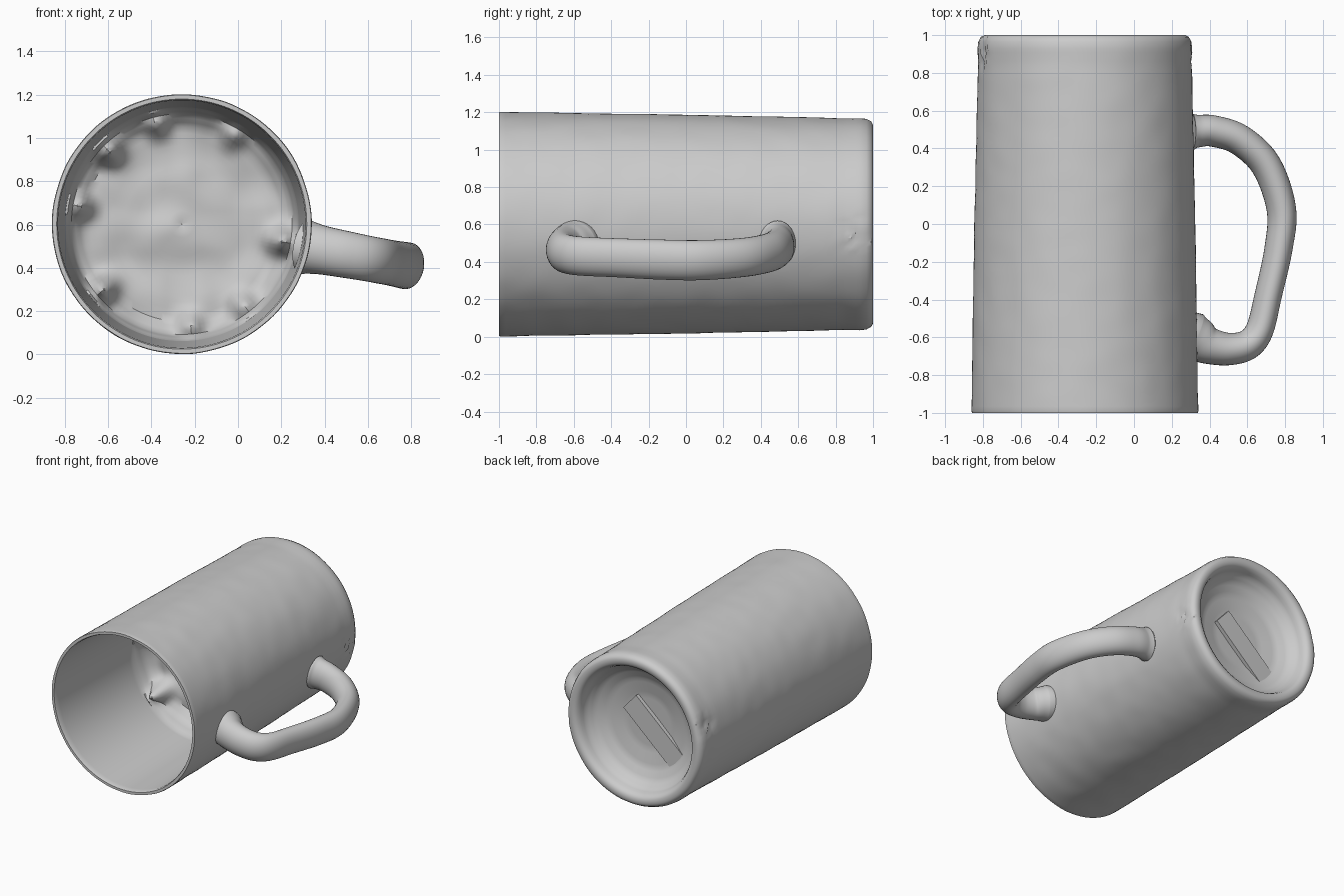
import bpy, bmesh, math, random
from mathutils import Vector, Matrix, noise

if "Cube" in bpy.data.objects:
    bpy.data.objects.remove(bpy.data.objects["Cube"])

random.seed(4)
CX, CZ = -0.26, 0.602          # mug axis runs along y
SEG = 144


def finish(bm, name, angle=40):
    bmesh.ops.remove_doubles(bm, verts=bm.verts, dist=0.0005)
    bmesh.ops.recalc_face_normals(bm, faces=bm.faces)
    mesh = bpy.data.meshes.new(name)
    bm.to_mesh(mesh)
    bm.free()
    ob = bpy.data.objects.new(name, mesh)
    bpy.context.collection.objects.link(ob)
    bpy.ops.object.select_all(action='DESELECT')
    ob.select_set(True)
    bpy.context.view_layer.objects.active = ob
    bpy.ops.object.shade_smooth_by_angle(angle=math.radians(angle))
    return ob


def bridge(bm, rings):
    for a, b in zip(rings, rings[1:]):
        n = len(a)
        for i in range(n):
            j = (i + 1) % n
            bm.faces.new((a[i], a[j], b[j], b[i]))


def subdivide(points, step):
    out = []
    for (r0, y0), (r1, y1) in zip(points, points[1:]):
        n = max(1, round(math.hypot(r1 - r0, y1 - y0) / step))
        out += [(r0 + (r1 - r0) * k / n, y0 + (y1 - y0) * k / n) for k in range(n)]
    return out + [points[-1]]


def catmull(points, n):
    pts = [points[0]] + points + [points[-1]]
    out = []
    for a, b, c, d in zip(pts, pts[1:], pts[2:], pts[3:]):
        for k in range(n):
            t = k / n
            out.append(tuple(0.5 * (2 * q + (r - p) * t + (2 * p - 5 * q + 4 * r - s) * t * t
                       + (3 * q - p - 3 * r + s) * t ** 3) for p, q, r, s in zip(a, b, c, d)))
    return out + [points[-1]]


# Body: (radius, y) profile from inner floor, out over the lip, to the base recess
inside = [(0.001, 0.03), (0.3, 0.04), (0.45, 0.03), (0.51, -0.02), (0.54, -0.12),
          (0.572, -0.985), (0.578, -1.0)]
outside = [(0.597, -1.0), (0.6, -0.99), (0.585, 0.0), (0.567, 0.78), (0.565, 0.84),
           (0.567, 0.93), (0.563, 0.965), (0.55, 0.99), (0.53, 1.0), (0.5, 0.998),
           (0.48, 0.985), (0.468, 0.96), (0.455, 0.92), (0.41, 0.87), (0.33, 0.83),
           (0.2, 0.805), (0.001, 0.80)]
lumps = [(170, .12), (135, .16), (104, .1), (60, .08), (-10, .16), (-53, .1), (-85, .1), (-140, .16)]
blemishes = [Vector((0.3, 0.9, 0.55)), Vector((-0.80, 0.9, 0.76))]

bm = bmesh.new()
rings = []
inner = subdivide(inside, 0.03)
for k, (r, y) in enumerate(inner + subdivide(outside, 0.025)):
    ring = []
    for i in range(SEG):
        a = 2 * math.pi * i / SEG
        rr, yy = r, y
        p = Vector((CX + r * math.cos(a), y, CZ + r * math.sin(a)))
        if k < len(inner) and y > -0.12:
            # lumps around the edge of the inner floor
            for deg, h in lumps:
                q = Vector((0.47 * math.cos(math.radians(deg)), 0.47 * math.sin(math.radians(deg))))
                d = (Vector((p.x - CX, p.z - CZ)) - q).length
                yy -= h * math.exp(-(d / 0.055) ** 2)
            if r > 0.01:
                yy += 0.025 * noise.noise(p * 6)
        elif k >= len(inner) and r > 0.54:
            # faint surface unevenness and two rough chipped spots
            rr += 0.0025 * noise.noise(p * 7)
            for b in blemishes:
                w = math.exp(-((p - b).length / 0.07) ** 2)
                rr += w * random.uniform(-0.018, 0.008)
        ring.append(bm.verts.new((CX + rr * math.cos(a), yy, CZ + rr * math.sin(a))))
    rings.append(ring)
bridge(bm, rings)
finish(bm, "mug_body")

# Handle: (x, y, in-plane radius, cross radius) swept in a radial plane tilted down
path = [(0.305, 0.49, 0.10, 0.125), (0.34, 0.492, 0.086, 0.115), (0.42, 0.492, 0.083, 0.108),
        (0.56, 0.445, 0.082, 0.105), (0.70, 0.31, 0.08, 0.105), (0.78, 0.08, 0.077, 0.108),
        (0.765, -0.13, 0.073, 0.108), (0.71, -0.38, 0.071, 0.105), (0.665, -0.56, 0.073, 0.105),
        (0.60, -0.64, 0.08, 0.105), (0.50, -0.662, 0.086, 0.108), (0.40, -0.645, 0.098, 0.112),
        (0.34, -0.615, 0.12, 0.12), (0.307, -0.60, 0.137, 0.128)]
tilt = math.radians(-10.5)
radial = Vector((math.cos(tilt), 0, math.sin(tilt)))
cross = Vector((-math.sin(tilt), 0, math.cos(tilt)))
origin = Vector((CX, 0, CZ))
pts = catmull(path, 6)
bm = bmesh.new()
rings = []
for i, (x, y, ra, rb) in enumerate(pts):
    p, q = pts[max(i - 1, 0)], pts[min(i + 1, len(pts) - 1)]
    t = Vector((q[0] - p[0], q[1] - p[1])).normalized()
    if i in (0, len(pts) - 1):
        t = Vector((1 if i == 0 else -1, 0))
    side = radial * -t.y + Vector((0, 1, 0)) * t.x
    c = origin + radial * ((x - CX) / math.cos(tilt)) + Vector((0, y, 0))
    rings.append([bm.verts.new(c + side * ra * math.cos(u) + cross * rb * math.sin(u))
                  for u in (2 * math.pi * j / 32 for j in range(32))])
bridge(bm, rings)
bm.faces.new(rings[0])
bm.faces.new(rings[-1])
finish(bm, "handle", 60)

# Thin blank strip stuck inside the base recess
bm = bmesh.new()
bmesh.ops.create_cube(bm, size=1)
bmesh.ops.scale(bm, vec=(0.56, 0.035, 0.16), verts=bm.verts)
bmesh.ops.rotate(bm, matrix=Matrix.Rotation(math.radians(-42), 3, 'Y'), verts=bm.verts)
bmesh.ops.translate(bm, vec=(CX - 0.06, 0.815, CZ - 0.06), verts=bm.verts)
finish(bm, "base_strip", 30)
